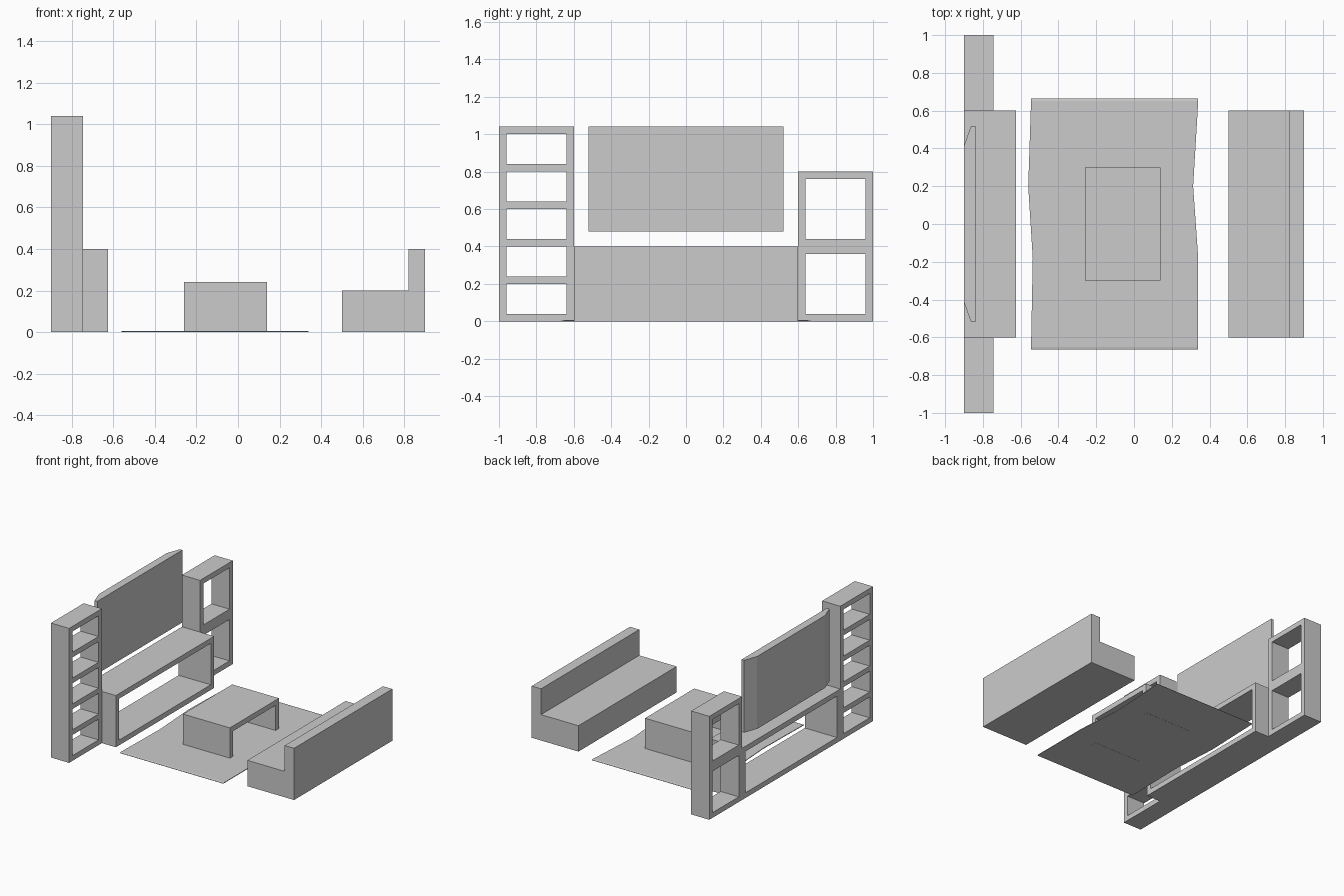
import bpy, bmesh
from mathutils import Vector

if "Cube" in bpy.data.objects:
    bpy.data.objects.remove(bpy.data.objects["Cube"])


def finish(bm, name):
    bmesh.ops.recalc_face_normals(bm, faces=bm.faces)
    mesh = bpy.data.meshes.new(name)
    bm.to_mesh(mesh)
    bm.free()
    obj = bpy.data.objects.new(name, mesh)
    bpy.context.collection.objects.link(obj)
    return obj


def extrude_all(bm, offset):
    res = bmesh.ops.extrude_face_region(bm, geom=bm.faces[:])
    verts = [v for v in res["geom"] if isinstance(v, bmesh.types.BMVert)]
    bmesh.ops.translate(bm, verts=verts, vec=offset)
    return verts


def prism(name, points, offset):
    bm = bmesh.new()
    bm.faces.new([bm.verts.new(p) for p in points])
    extrude_all(bm, Vector(offset))
    return finish(bm, name)


def open_frame(name, x0, x1, ys, zs, holes):
    """Board frame in the YZ plane with open cells, extruded through x."""
    bm = bmesh.new()
    grid = [[bm.verts.new((x0, y, z)) for z in zs] for y in ys]
    for i in range(len(ys) - 1):
        for j in range(len(zs) - 1):
            if (i, j) not in holes:
                bm.faces.new((grid[i][j], grid[i + 1][j],
                              grid[i + 1][j + 1], grid[i][j + 1]))
    loose = [v for v in bm.verts if not v.link_faces]
    bmesh.ops.delete(bm, geom=loose, context="VERTS")
    extrude_all(bm, Vector((x1 - x0, 0, 0)))
    return finish(bm, name)


# Tall bookshelf with five open compartments
tall_z = [0] + [h + 0.2 * i for i in range(5) for h in (0.04, 0.2)] + [1.04]
open_frame("tall_bookshelf", -0.90, -0.745, [-1, -0.96, -0.64, -0.6], tall_z,
           {(1, j) for j in range(1, 10, 2)})

# Short bookshelf with two open compartments
open_frame("short_bookshelf", -0.90, -0.745, [0.6, 0.64, 0.96, 1],
           [0, 0.04, 0.36, 0.44, 0.76, 0.8], {(1, 1), (1, 3)})

# Low media cabinet, open front and back
open_frame("media_cabinet", -0.90, -0.625, [-0.6, -0.56, 0.56, 0.6],
           [0, 0.04, 0.36, 0.4], {(1, 1)})

# Coffee table: top on two side panels
open_frame("coffee_table", -0.26, 0.14, [-0.3, -0.26, 0.26, 0.3],
           [0, 0.2, 0.24], {(1, 0)})

# Television: flat screen panel with tapered back housing
prism("television", [(x, y, 0.48) for x, y in (
    (-0.84, -0.52), (-0.84, 0.52), (-0.862, 0.52),
    (-0.90, 0.415), (-0.90, -0.415), (-0.862, -0.52))], (0, 0, 0.56))

# Sofa: seat block and backrest as one profile
prism("sofa", [(x, -0.6, z) for x, z in (
    (0.5, 0), (0.9, 0), (0.9, 0.4), (0.82, 0.4), (0.82, 0.2), (0.5, 0.2))],
    (0, 1.2, 0))

# Rug: thin wavy-sided strip with sloped end hems
rows = [(-0.665, -0.545, 0.34), (-0.65, -0.545, 0.34), (-0.18, -0.536, 0.34),
        (0.2, -0.56, 0.313), (0.65, -0.545, 0.34), (0.665, -0.545, 0.34)]
bm = bmesh.new()
pairs = [(bm.verts.new((a, y, 0.001)), bm.verts.new((b, y, 0.001)))
         for y, a, b in rows]
for p, q in zip(pairs, pairs[1:]):
    bm.faces.new((p[0], p[1], q[1], q[0]))
for v in extrude_all(bm, Vector((0, 0, 0.005))):
    if abs(v.co.y) > 0.66:
        v.co.z = 0.003
finish(bm, "rug")
